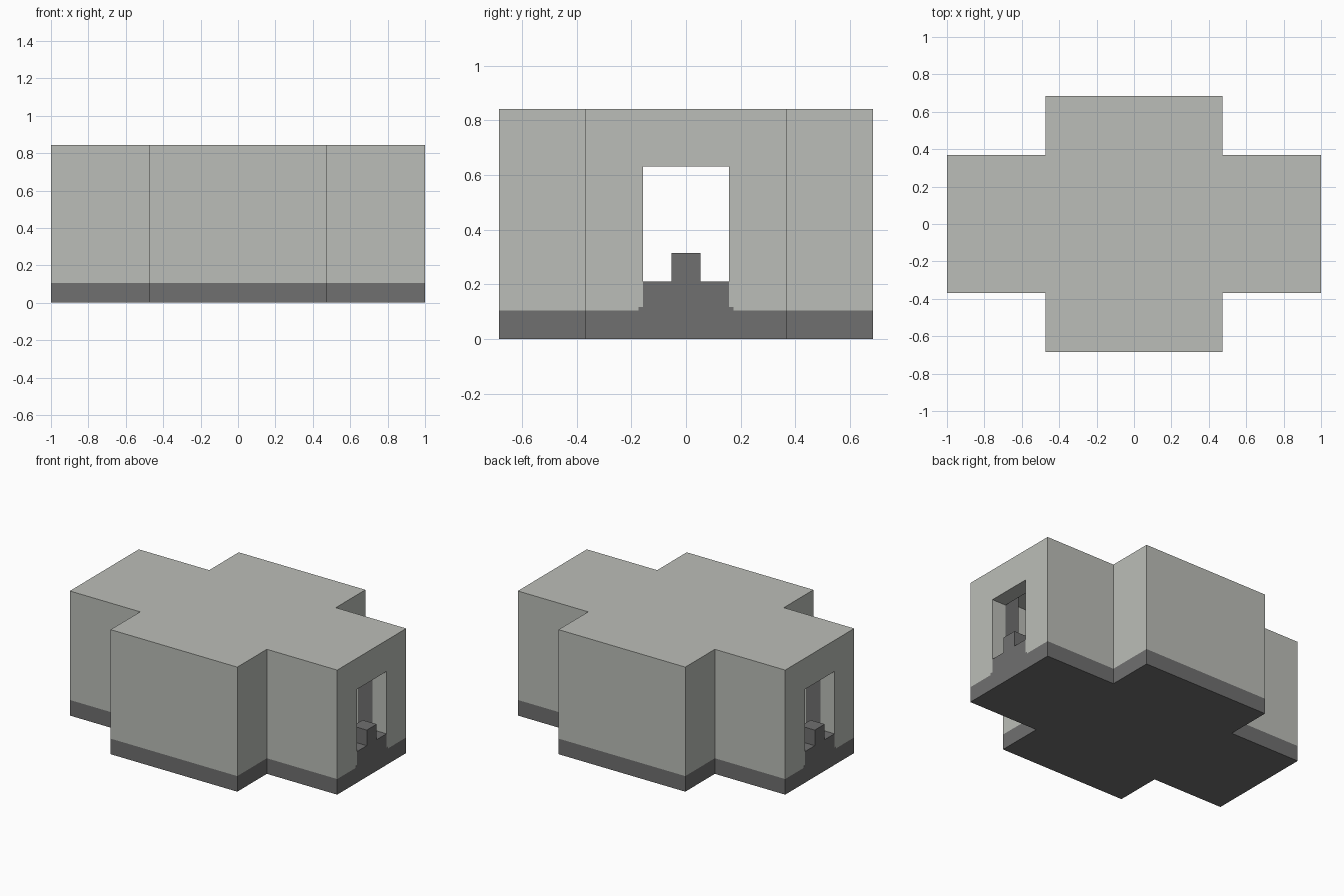
import bpy, bmesh

cube = bpy.data.objects.get("Cube")
if cube:
    bpy.data.objects.remove(cube, do_unlink=True)

U = 2 / 19  # one grid module


def material(name, rgb):
    m = bpy.data.materials.new(name)
    m.use_nodes = True
    col = (*rgb, 1)
    m.diffuse_color = col
    bsdf = m.node_tree.nodes["Principled BSDF"]
    bsdf.inputs["Base Color"].default_value = col
    bsdf.inputs["Roughness"].default_value = 0.9
    return m


light = material("pale grey", (0.50, 0.515, 0.48))
dark = material("dark grey", (0.162, 0.162, 0.162))


def prism(name, outline, z0, z1, mat):
    """Extrude an xy outline (in modules) from z0 to z1."""
    bm = bmesh.new()
    face = bm.faces.new([bm.verts.new((x * U, y * U, z0 * U)) for x, y in outline])
    ext = bmesh.ops.extrude_face_region(bm, geom=[face])
    top = [v for v in ext["geom"] if isinstance(v, bmesh.types.BMVert)]
    bmesh.ops.translate(bm, verts=top, vec=(0, 0, (z1 - z0) * U))
    bmesh.ops.recalc_face_normals(bm, faces=bm.faces)
    me = bpy.data.meshes.new(name)
    bm.to_mesh(me)
    bm.free()
    me.materials.append(mat)
    ob = bpy.data.objects.new(name, me)
    bpy.context.collection.objects.link(ob)
    return ob


def box(name, x0, x1, y0, y1, z0, z1, mat):
    return prism(name, [(x0, y0), (x1, y0), (x1, y1), (x0, y1)], z0, z1, mat)


def cross(inset=0):
    """Plan of the building: a cross, moved inwards by inset."""
    ax, ay = 9.5 - inset, 3.5 - inset
    bx, by = 4.5 - inset, 6.5 - inset
    quarter = [(ax, ay), (bx, ay), (bx, by)]
    return (quarter + [(-x, y) for x, y in reversed(quarter)]
            + [(-x, -y) for x, y in quarter]
            + [(x, -y) for x, y in reversed(quarter)])


# Dark base slab and hollow pale shell with a doorway at each end
prism("base_slab", cross(), 0, 1, dark)
shell = prism("walls_and_roof", cross(), 1, 8, light)
cutters = [prism("room_cutter", cross(1), 0, 7, light),
           box("doorway_cutter", -11, 11, -1.5, 1.5, 0, 6, light)]
for c in cutters:
    mod = shell.modifiers.new(c.name, "BOOLEAN")
    mod.operation = "DIFFERENCE"
    mod.solver = "EXACT"
    mod.object = c
    c.hide_render = True
    c.hide_set(True)

# Apply the cuts so the helpers can go
bpy.context.view_layer.update()
graph = bpy.context.evaluated_depsgraph_get()
cut_mesh = bpy.data.meshes.new_from_object(shell.evaluated_get(graph))
shell.modifiers.clear()
shell.data = cut_mesh
for c in cutters:
    bpy.data.objects.remove(c, do_unlink=True)

# Sill, centre block and inner frame at both doorways
for side, s in (("left", 1), ("right", -1)):
    box(side + "_door_sill", s * 7.5, s * 9.5, -1.5, 1.5, 1, 2, dark)
    box(side + "_sill_block", s * 8.5, s * 9.5, -0.5, 0.5, 2, 3, dark)
    for end, t in (("back", 1), ("front", -1)):
        box(f"{side}_{end}_inner_jamb", s * 7.5, s * 8.5, t * 1.5, t * 2.5, 1, 7, dark)
        # small painted flare where the sill meets the base
        box(f"{side}_{end}_sill_flare", s * 9.49, s * 9.503, t * 1.5, t * 1.65, 1, 1.12, dark)
